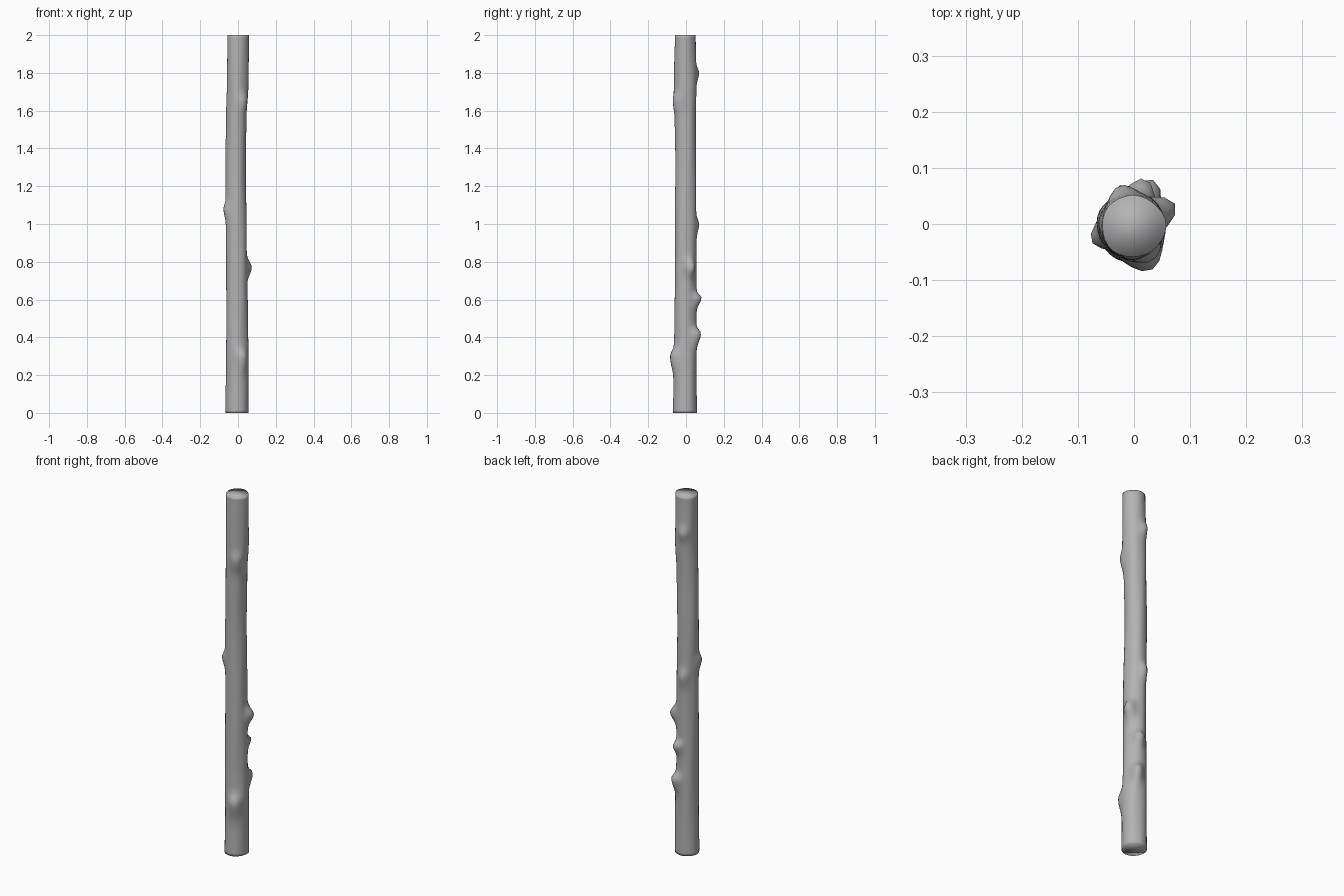
import bpy, bmesh, math
from mathutils import Vector

cube = bpy.data.objects.get("Cube")
if cube:
    bpy.data.objects.remove(cube, do_unlink=True)

SIDES, RINGS = 28, 140

# Trunk sections: height, centre x, centre y, radius x, radius y
SECTIONS = [
    (0.00, -.005, -.005, .061, .063),
    (0.25, -.004, -.004, .060, .060),
    (0.50, -.006, -.003, .057, .058),
    (0.90, -.008, -.003, .055, .057),
    (1.30, -.012, -.001, .054, .055),
    (1.55, -.009, -.003, .054, .056),
    (1.75, -.002, -.003, .057, .060),
    (2.00, -.001, -.004, .057, .055),
]

# Knots: height, tip x, tip y, spread above, spread below, angular spread
KNOTS = [
    (1.08, -.076, -.030, .022, .035, .26),
    (0.77, .075, .034, .030, .035, .30),
    (0.61, .022, .080, .016, .032, .28),
    (0.42, .036, .078, .020, .045, .30),
    (0.30, .032, -.083, .028, .060, .34),
    (1.80, -.024, .068, .022, .030, .28),
    (1.00, -.022, .069, .025, .040, .28),
    (1.65, .036, -.064, .030, .050, .36),
]


def section(z):
    """Smoothly blended trunk section at height z."""
    for a, b in zip(SECTIONS, SECTIONS[1:]):
        if z <= b[0] + 1e-6:
            t = (z - a[0]) / (b[0] - a[0])
            t = t * t * (3 - 2 * t)
            return [p + (q - p) * t for p, q in zip(a[1:], b[1:])]


def trunk_point(z, angle):
    cx, cy, rx, ry = section(z)
    c, s = math.cos(angle), math.sin(angle)
    grow = 0
    for kz, kx, ky, up, down, wide in KNOTS:
        kcx, kcy, krx, kry = section(kz)
        dx, dy = kx - kcx, ky - kcy
        height = math.hypot(dx, dy) - (krx + kry) / 2
        turn = (angle - math.atan2(dy, dx) + math.pi) % math.tau - math.pi
        dz = (z - kz) / (up if z > kz else down)
        grow += height * math.exp(-(dz * dz + (turn / wide) ** 2) / 2)
    # Slight irregularity of the bark
    grow += .001 * math.sin(3 * angle + 4 * z) + .0007 * math.sin(5 * angle - 9 * z)
    return Vector((cx + (rx + grow) * c, cy + (ry + grow) * s, z))


# Wooden pole lofted from rings, closed at both ends
bm = bmesh.new()
rings = [[bm.verts.new(trunk_point(2 * i / RINGS, math.tau * j / SIDES))
          for j in range(SIDES)] for i in range(RINGS + 1)]
for low, high in zip(rings, rings[1:]):
    for j in range(SIDES):
        k = (j + 1) % SIDES
        bm.faces.new((low[j], low[k], high[k], high[j]))
bm.faces.new(rings[-1])
bm.faces.new(rings[0][::-1])

mesh = bpy.data.meshes.new("knotted_pole")
bm.to_mesh(mesh)
bm.free()
pole = bpy.data.objects.new("knotted_pole", mesh)
bpy.context.collection.objects.link(pole)
mesh.shade_smooth()

# Plain grey material
grey = bpy.data.materials.new("plain grey")
grey.use_nodes = True
colour = (.45, .45, .45, 1)
grey.diffuse_color = colour
grey.node_tree.nodes["Principled BSDF"].inputs["Base Color"].default_value = colour
mesh.materials.append(grey)
